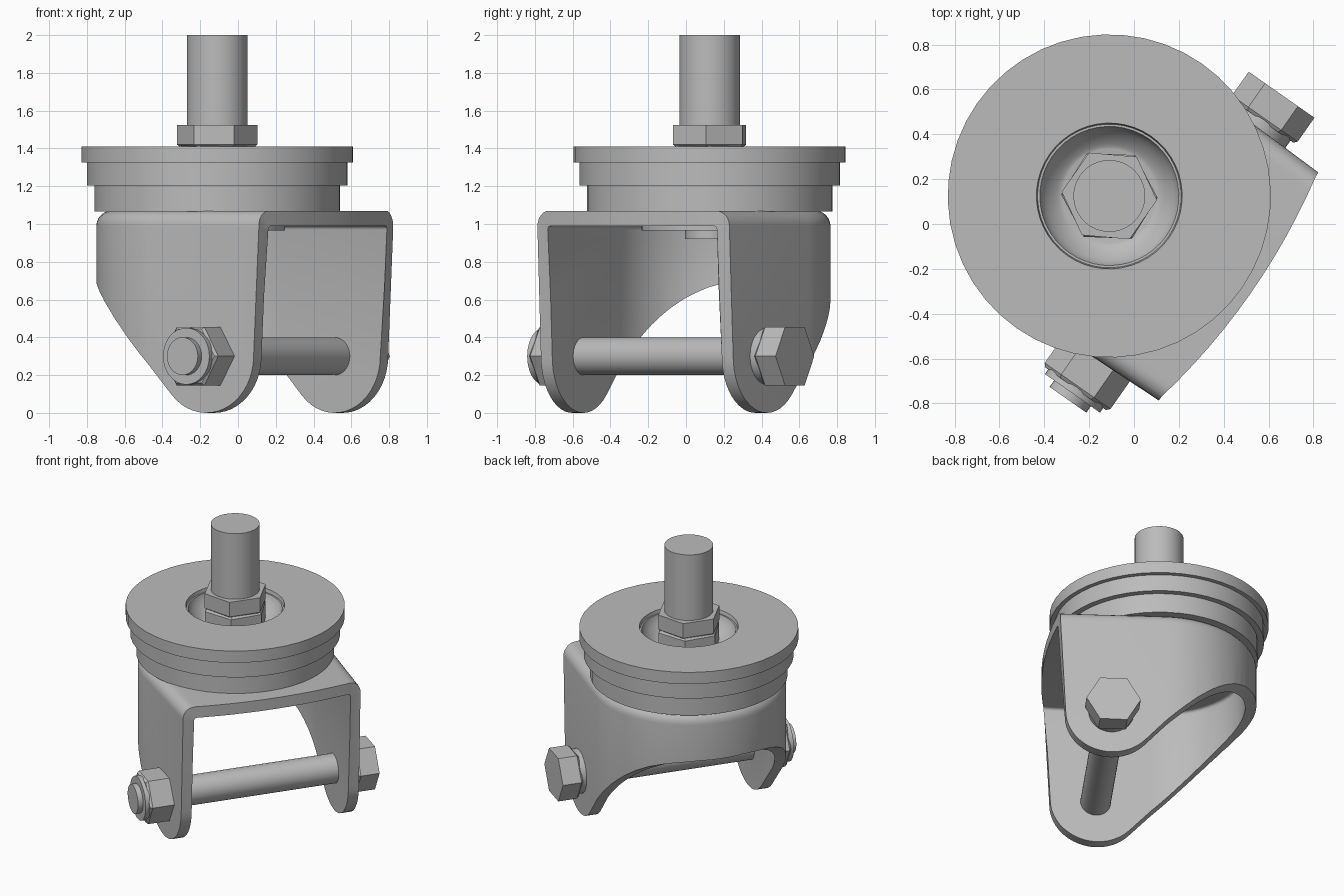
import bpy, bmesh
from math import sin, cos, pi, radians
from mathutils import Matrix, Vector

cube = bpy.data.objects.get("Cube")
if cube:
    bpy.data.objects.remove(cube, do_unlink=True)

steel = bpy.data.materials.new("steel_grey")
steel.use_nodes = True
GREY = (0.5, 0.5, 0.5, 1)
steel.diffuse_color = GREY
steel.node_tree.nodes["Principled BSDF"].inputs["Base Color"].default_value = GREY

# The whole caster is built around its stem, then swivelled into place
PLACE = Matrix.Translation((-0.11, 0.125, 0)) @ Matrix.Rotation(radians(-35), 4, 'Z')


def loft(name, rings):
    """Skin a list of equal-length point rings and cap both ends."""
    bm = bmesh.new()
    loops = [[bm.verts.new(p) for p in ring] for ring in rings]
    for a, b in zip(loops, loops[1:]):
        for i in range(len(a)):
            j = (i + 1) % len(a)
            bm.faces.new((a[i], a[j], b[j], b[i]))
    bm.faces.new(loops[0])
    bm.faces.new(loops[-1])
    bmesh.ops.recalc_face_normals(bm, faces=bm.faces)
    mesh = bpy.data.meshes.new(name)
    bm.to_mesh(mesh)
    bm.free()
    mesh.materials.append(steel)
    obj = bpy.data.objects.new(name, mesh)
    bpy.context.collection.objects.link(obj)
    return obj


def finish(obj):
    """Swivel into place and smooth the rounded faces."""
    obj.data.transform(PLACE)
    bpy.ops.object.select_all(action='DESELECT')
    obj.select_set(True)
    bpy.context.view_layer.objects.active = obj
    bpy.ops.object.shade_smooth_by_angle(angle=radians(32))


def turned(name, profile, sides=48, phase=0.0, centre=None):
    """Turn (radius, height) pairs about the stem, or about the axle if centre is given."""
    rings = []
    for r, h in profile:
        ring = []
        for i in range(sides):
            a = phase + 2 * pi * i / sides
            p, q = r * cos(a), r * sin(a)
            ring.append((p + centre[0], h, q + centre[1]) if centre else (p, q, h))
        rings.append(ring)
    finish(loft(name, rings))


# Fork: rounded-back shell, hollowed, then trimmed to the side outline
HALF, WALL, TOP, BEND = 0.64, 0.075, 1.07, 0.08
AXLE = (0.37, 0.30)


def plan(inset, z, front):
    r = HALF - inset
    pts = [(front, r - 0.028, z)]
    for i in range(33):
        a = pi / 2 + pi * i / 32
        pts.append((r * cos(a), r * sin(a), z))
    pts.append((front, -(r - 0.028), z))
    return pts


def dome(inset, top, bend, front, steps=6):
    rings = [plan(inset, -0.2, front)]
    for i in range(steps + 1):
        a = pi / 2 * i / steps
        rings.append(plan(inset + bend * (1 - cos(a)), top - bend + bend * sin(a), front))
    return rings


def side_outline(v):
    bow = 0.065 * max(0, 1 - (v / 0.62) ** 2)
    pts = [(0.70 + bow, 1.2), (0.70 + bow, 0.98)]
    for i in range(19):
        a = -radians(137) * i / 18
        pts.append((AXLE[0] + 0.3 * cos(a), AXLE[1] + 0.3 * sin(a)))
    pts += [(0, 0.26), (-0.2, 0.455), (-0.3, 0.545), (-0.38, 0.61), (-0.46, 0.665),
            (-0.54, 0.705), (-0.62, 0.73), (-0.8, 0.74), (-0.8, 1.2)]
    return [(u, v, z) for u, z in pts]


fork = loft("fork", dome(0, TOP, BEND, 1.0))
hollow = loft("fork_hollow_cutter", dome(WALL, TOP - BEND, 0.02, 1.1, 3))
trim = loft("fork_trim_cutter", [side_outline(-0.8 + 0.1 * i) for i in range(17)])
for cutter, operation in ((hollow, 'DIFFERENCE'), (trim, 'INTERSECT')):
    cutter.hide_render = True
    mod = fork.modifiers.new(cutter.name, 'BOOLEAN')
    mod.object, mod.operation, mod.solver = cutter, operation, 'EXACT'
bpy.context.view_layer.update()
fork_mesh = bpy.data.meshes.new_from_object(
    fork.evaluated_get(bpy.context.evaluated_depsgraph_get()))
fork.modifiers.clear()
fork.data = fork_mesh
for cutter in (hollow, trim):
    bpy.data.objects.remove(cutter, do_unlink=True)
finish(fork)

# Swivel bearing: three stepped discs with a dished centre
dish = [(0.325, 1.41), (0.32, 1.385), (0.31, 1.385)]
dish += [(0.31 - 0.1 * sin(pi / 2 * i / 8) ** 1.0 * (i / 8) ** 0.5,
          1.385 - 0.11 * sin(pi / 2 * i / 8)) for i in range(1, 9)]
turned("swivel_bearing", [(0.65, TOP - 0.005), (0.65, 1.205), (0.69, 1.205), (0.69, 1.325),
                          (0.72, 1.325), (0.72, 1.41)] + dish)
turned("bearing_retainer", [(0.36, 0.965), (0.36, 1.0)])

# Stem with stacked hex nuts
turned("stem", [(0.13, 0.92), (0.13, 1.0), (0.16, 1.0), (0.16, 2.0)])
swivel = radians(30)
turned("lower_stem_nut", [(0.215, 1.26), (0.215, 1.40), (0.2, 1.415)], 6, swivel + radians(3))
turned("upper_stem_nut", [(0.2, 1.41), (0.213, 1.42), (0.213, 1.525)], 6, swivel)

# Axle bolt: rod, hex head with washer, nut with collar
turned("axle_rod", [(0.1, -0.85), (0.1, 0.7)], 32, 0, AXLE)
turned("head_washer", [(0.15, 0.6), (0.15, 0.68)], 32, 0, AXLE)
turned("bolt_head", [(0.165, 0.665), (0.179, 0.68), (0.179, 0.81)], 6, 0, AXLE)
turned("axle_nut", [(0.179, -0.61), (0.179, -0.775), (0.165, -0.79)], 6, 0, AXLE)
turned("nut_collar", [(0.15, -0.76), (0.15, -0.815)], 32, 0, AXLE)
